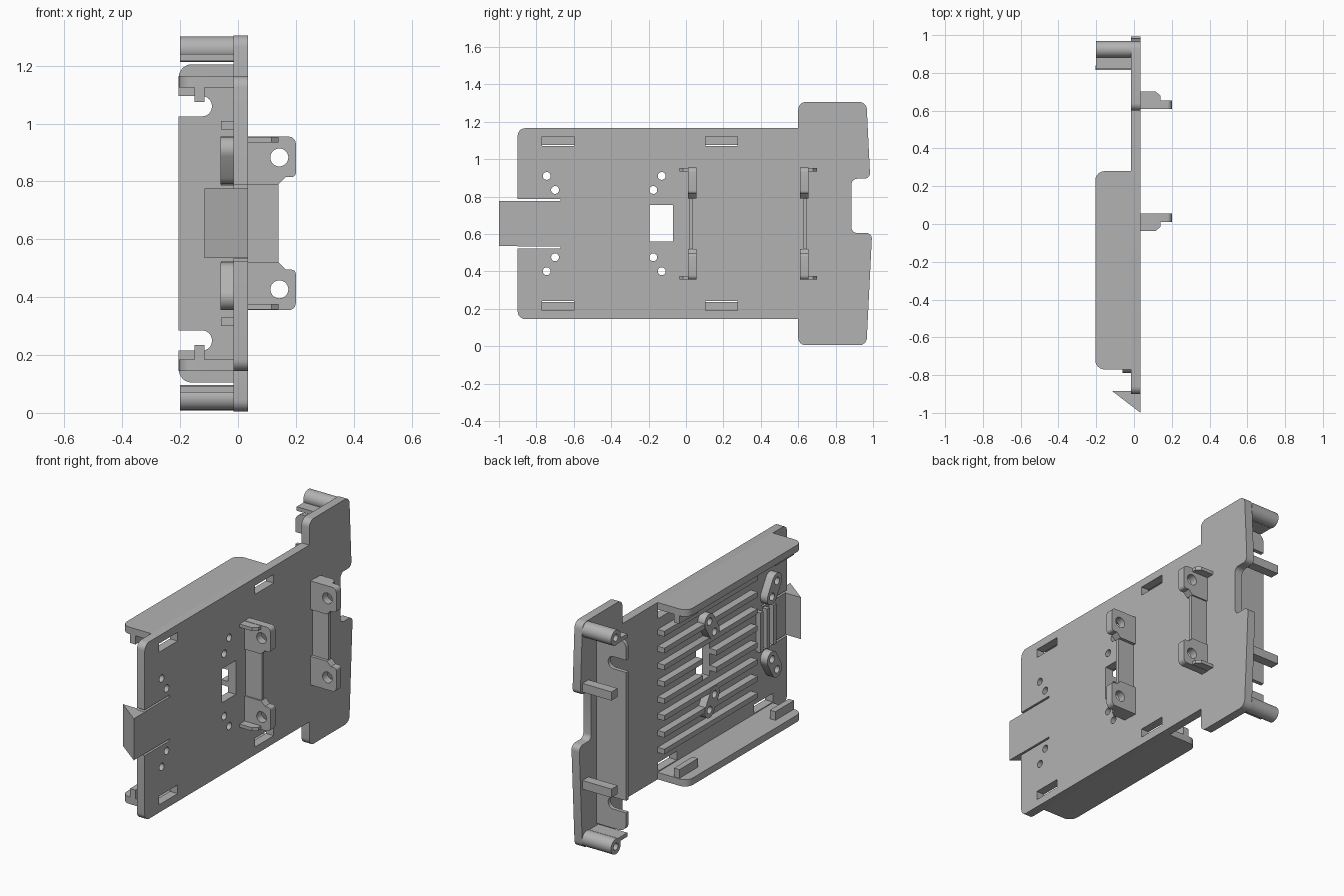
import bpy, bmesh, math
from mathutils import Vector

cube = bpy.data.objects.get("Cube")
if cube:
    bpy.data.objects.remove(cube, do_unlink=True)

grey = bpy.data.materials.new("plain_grey")
grey.use_nodes = True
COLOUR = (0.45, 0.45, 0.45, 1)
grey.diffuse_color = COLOUR
grey.node_tree.nodes["Principled BSDF"].inputs["Base Color"].default_value = COLOUR

MID = 0.655            # height of the mirror plane
BACK, FACE = -0.015, 0.035   # the two sides of the plate


def rounded(points, radii):
    """Polygon with each corner replaced by an arc of the given radius."""
    out = []
    for i, (p, r) in enumerate(zip(points, radii)):
        p = Vector(p)
        if not r:
            out.append(p)
            continue
        a = (Vector(points[i - 1]) - p).normalized()
        b = (Vector(points[(i + 1) % len(points)]) - p).normalized()
        half = a.angle(b) / 2
        centre = p + (a + b).normalized() * (r / math.sin(half))
        start = p + a * (r / math.tan(half)) - centre
        sweep = start.angle_signed(p + b * (r / math.tan(half)) - centre)
        for k in range(7):
            t = -sweep * k / 6
            c, s = math.cos(t), math.sin(t)
            out.append(centre + Vector((start.x * c - start.y * s, start.x * s + start.y * c)))
    return out


def rect(u0, u1, v0, v1, r=0):
    return rounded([(u0, v0), (u1, v0), (u1, v1), (u0, v1)], [r] * 4)


def capsule(p, q, r):
    p, q = Vector(p), Vector(q)
    base = math.atan2((q - p).y, (q - p).x)
    pts = []
    for c, start in ((q, base - math.pi / 2), (p, base + math.pi / 2)):
        for k in range(13):
            t = start + math.pi * k / 12
            pts.append(c + Vector((math.cos(t), math.sin(t))) * r)
    return pts


def circle(u, v, r, n=28):
    return [Vector((u + r * math.cos(2 * math.pi * k / n), v + r * math.sin(2 * math.pi * k / n)))
            for k in range(n)]


def part(name, axis, shapes):
    """Object made of prisms; each shape is (outline, low, high) along the axis."""
    place = {"x": lambda p, t: (t, p[0], p[1]),
             "y": lambda p, t: (p[0], t, p[1]),
             "z": lambda p, t: (p[0], p[1], t)}[axis]
    bm = bmesh.new()
    for pts, lo, hi in shapes:
        low = [bm.verts.new(place(p, lo)) for p in pts]
        high = [bm.verts.new(place(p, hi)) for p in pts]
        bm.faces.new(low)
        bm.faces.new(high)
        for i in range(len(pts)):
            j = (i + 1) % len(pts)
            bm.faces.new((low[i], low[j], high[j], high[i]))
    bmesh.ops.recalc_face_normals(bm, faces=bm.faces)
    mesh = bpy.data.meshes.new(name)
    bm.to_mesh(mesh)
    bm.free()
    mesh.materials.append(grey)
    obj = bpy.data.objects.new(name, mesh)
    bpy.context.collection.objects.link(obj)
    return obj


def cut(obj, cutter):
    mod = obj.modifiers.new("cut", "BOOLEAN")
    mod.operation, mod.solver, mod.object = "DIFFERENCE", "EXACT", cutter
    bpy.context.view_layer.update()
    mesh = bpy.data.meshes.new_from_object(obj.evaluated_get(bpy.context.evaluated_depsgraph_get()))
    obj.modifiers.clear()
    obj.data = mesh


def mirrored(z0, z1):
    """A height range and its mirror image."""
    return [(z0, z1), (2 * MID - z1, 2 * MID - z0)]


# Main plate with the wide end and its notch
outline = [(-0.9, 0.145), (0.6, 0.145), (0.6, 0.005), (0.965, 0.005), (0.995, 0.605),
           (0.885, 0.605), (0.885, 0.895), (0.985, 0.895), (0.965, 1.305), (0.6, 1.305),
           (0.6, 1.165), (-0.9, 1.165)]
plate = part("main_plate", "x", [(rounded(
    outline, [.04, 0, .04, .04, .03, .03, .03, .03, .04, .04, 0, .04]), BACK, FACE)])

# Openings: clip slots, latch slits, window and screw holes
pairs = [((y, z), (y + 0.045, z + s * 0.075))
         for y in (-0.745, -0.175) for s, z in ((-1, 0.91), (1, 0.40))]
pairs[2:] = [((-0.13, 0.91), (-0.175, 0.835)), ((-0.13, 0.40), (-0.175, 0.475))]
holes = [(rect(-0.195, -0.07, 0.56, 0.755), -0.3, 0.1)]
slot_spans = [(-0.77, -0.6), (0.105, 0.275)]
for y0, y1 in slot_spans:
    holes += [(rect(y0, y1, a, b), -0.3, 0.1) for a, b in mirrored(1.07, 1.12)]
holes += [(rect(-0.95, -0.67, a, b), -0.3, 0.1) for a, b in mirrored(0.776, 0.787)]
holes += [(circle(*c, 0.021), -0.3, 0.1) for pair in pairs for c in pair]
cutter = part("opening_cutter", "x", holes)
cutter.hide_render = True
cut(plate, cutter)

# Screw bosses and ribs on the back side
for i, (p, q) in enumerate(pairs):
    boss = part(f"screw_boss_{i + 1}", "x", [(capsule(p, q, 0.045), -0.06, BACK + 0.002)])
    cut(boss, cutter)
for i in range(8):
    z = 0.315 + i * 0.0971
    rib = part(f"long_rib_{i + 1}", "x", [(rect(-0.57, 0.28, z - 0.015, z + 0.015), -0.058, BACK + 0.002)])
    cut(rib, cutter)
bpy.data.objects.remove(cutter, do_unlink=True)

# Spring latch with its hook and grip ribs
part("latch_hook", "z", [([(FACE, -1), (-0.115, -0.885), (FACE, -0.885)], 0.535, 0.775)])
part("latch_ribs", "x", [(rect(y, y + 0.025, 0.54, 0.77), -0.045, BACK + 0.002)
                         for y in (-0.64, -0.7, -0.76)])

# Side walls and their snap clips
wall = rounded([(BACK + 0.002, -0.77), (-0.205, -0.77), (-0.205, 0.28), (BACK + 0.002, 0.28)],
               [0, 0.05, 0.05, 0])
part("side_walls", "z", [(wall, a, b) for a, b in mirrored(1.125, 1.165)])
part("snap_clips", "z", [(rect(-0.15, -0.115, y0, y1), a, b)
                         for y0, y1 in slot_spans for a, b in mirrored(1.075, 1.128)])

# Cross wall with two round-ended cable notches
cross = part("cross_wall", "y", [(rounded(
    [(-0.205, 0.105), (BACK + 0.002, 0.105), (BACK + 0.002, 1.205), (-0.205, 1.205)],
    [0.045, 0, 0, 0.045]), 0.815, 0.838)])
notch = part("notch_cutter", "y", [(rounded(
    [(-0.3, a), (-0.09, a), (-0.09, b), (-0.3, b)], [0, 0.034, 0.034, 0]), 0.7, 0.9)
    for a, b in mirrored(1.025, 1.095)])
cut(cross, notch)
bpy.data.objects.remove(notch, do_unlink=True)

# Corner posts with bores, webs to the cross wall, and stop bars
post_z = (MID - 0.602, MID + 0.602)
posts = part("corner_posts", "x", [(circle(0.925, z, 0.044), -0.2, BACK + 0.002) for z in post_z])
bores = part("bore_cutter", "x", [(circle(0.925, z, 0.02), -0.3, -0.05) for z in post_z])
cut(posts, bores)
bpy.data.objects.remove(bores, do_unlink=True)
part("post_webs", "x", [(rect(0.82, 0.905, a, b), -0.2, BACK + 0.002)
                        for a, b in mirrored(1.217, 1.24)])
part("stop_bars", "x", [(rect(0.91, 0.965, a, b), -0.2, BACK + 0.002)
                        for a, b in mirrored(0.91, 0.96)])

# Mounting brackets on the face side: eared lugs, thin web and end flanges
for name, y, side in (("front", 0.01, 1), ("rear", 0.655, -1)):
    def span(a, b):
        return sorted((y + side * a, y + side * b))
    ears = []
    for s in (-1, 1):
        pts = [(FACE - 0.002, MID + s * 0.3), (0.2, MID + s * 0.3), (0.2, MID + s * 0.16),
               (0.165, MID + s * 0.16), (0.14, MID + s * 0.135), (FACE - 0.002, MID + s * 0.135)]
        ears.append((rounded(pts, [0, 0.025, 0.015, 0, 0, 0]), *span(0, 0.045)))
    lugs = part(f"{name}_bracket_lugs", "y", ears)
    drill = part("drill_cutter", "y", [(circle(0.143, MID + s * 0.228, 0.031), -0.5, 1.5) for s in (-1, 1)])
    cut(lugs, drill)
    bpy.data.objects.remove(drill, do_unlink=True)
    part(f"{name}_bracket_web", "y", [(rect(FACE - 0.002, 0.14, MID - 0.15, MID + 0.15), *span(0.008, 0.028))])
    flange = [(FACE - 0.002, y + side * 0.002), (FACE - 0.002, y - side * 0.046),
              (0.115, y - side * 0.046), (0.14, y - side * 0.025), (0.14, y + side * 0.002)]
    part(f"{name}_bracket_flanges", "z", [(flange, a, b) for a, b in mirrored(0.934, 0.953)])

# Smooth the round surfaces, keep the edges sharp
bpy.ops.object.select_all(action="DESELECT")
for obj in bpy.context.collection.objects:
    if obj.type == "MESH" and grey.name in obj.data.materials:
        obj.select_set(True)
        bpy.context.view_layer.objects.active = obj
bpy.ops.object.shade_smooth_by_angle(angle=math.radians(30))
